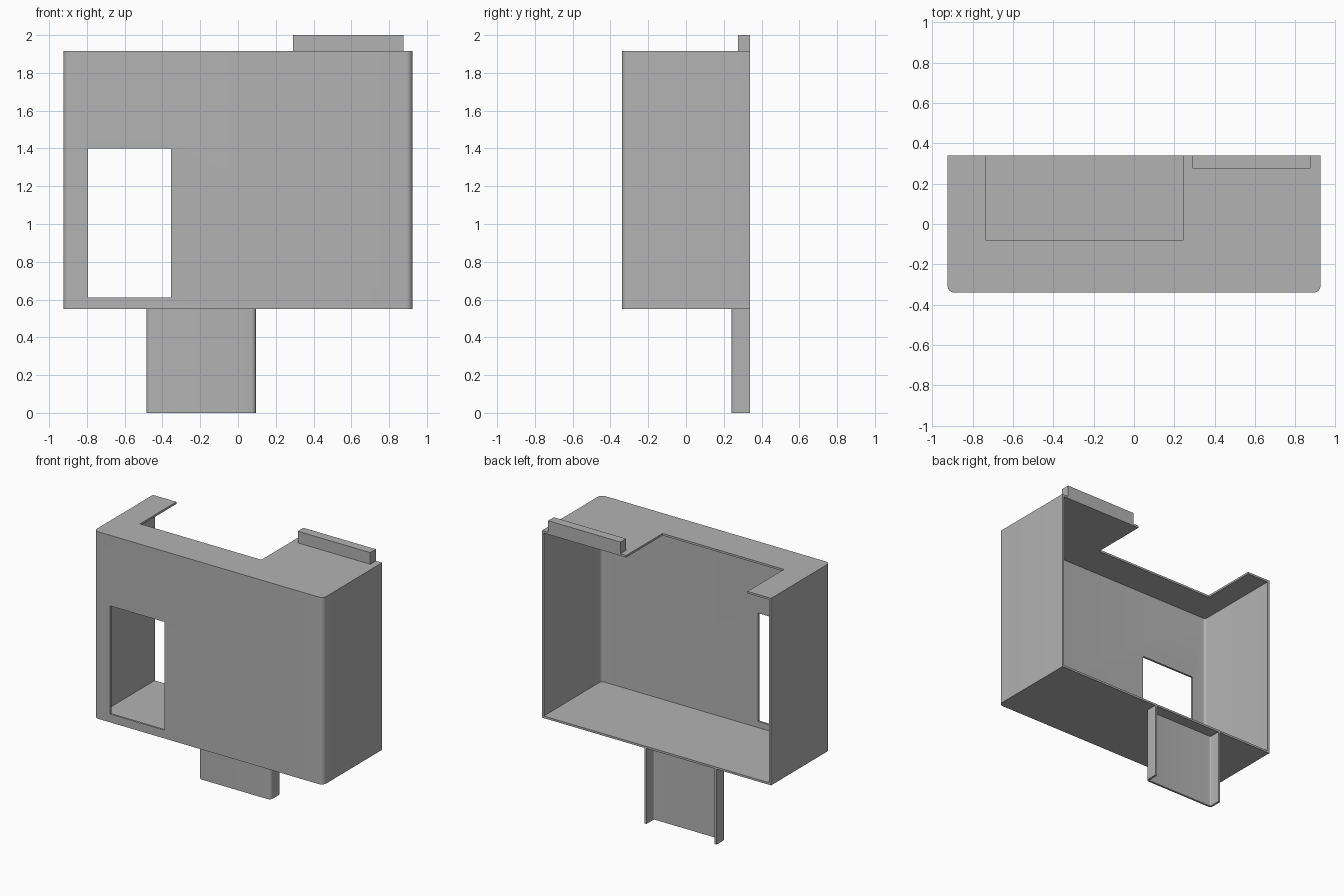
import bpy, bmesh, math

cube = bpy.data.objects.get("Cube")
if cube:
    bpy.data.objects.remove(cube, do_unlink=True)

grey = bpy.data.materials.new("plain_grey")
grey.use_nodes = True
colour = (0.45, 0.45, 0.45, 1)
grey.diffuse_color = colour
grey.node_tree.nodes["Principled BSDF"].inputs["Base Color"].default_value = colour

WALL = 0.015
BACK = 0.34


def prism(name, x, y, z, radius=0.0, steps=8):
    """Upright block whose two front vertical edges are rounded."""
    (x0, x1), (y0, y1), (z0, z1) = x, y, z
    outline = [(x1, y1), (x0, y1)]
    if radius:
        for cx, start in ((x0 + radius, math.pi), (x1 - radius, 1.5 * math.pi)):
            for i in range(steps + 1):
                a = start + i / steps * math.pi / 2
                outline.append((cx + radius * math.cos(a), y0 + radius + radius * math.sin(a)))
    else:
        outline += [(x0, y0), (x1, y0)]
    bm = bmesh.new()
    base = bm.faces.new([bm.verts.new((px, py, z0)) for px, py in outline])
    top = bmesh.ops.extrude_face_region(bm, geom=[base])["geom"]
    bmesh.ops.translate(bm, vec=(0, 0, z1 - z0),
                        verts=[v for v in top if isinstance(v, bmesh.types.BMVert)])
    bmesh.ops.recalc_face_normals(bm, faces=bm.faces)
    mesh = bpy.data.meshes.new(name)
    bm.to_mesh(mesh)
    bm.free()
    mesh.materials.append(grey)
    obj = bpy.data.objects.new(name, mesh)
    bpy.context.collection.objects.link(obj)
    return obj


def finish(obj, cutters=()):
    """Carve the cutters out, then smooth the rounded edges only."""
    bpy.ops.object.select_all(action="DESELECT")
    bpy.context.view_layer.objects.active = obj
    obj.select_set(True)
    for cutter in cutters:
        cutter.hide_render = True
        mod = obj.modifiers.new("cut", "BOOLEAN")
        mod.operation = "DIFFERENCE"
        mod.solver = "EXACT"
        mod.object = cutter
        bpy.ops.object.modifier_apply(modifier=mod.name)
        bpy.data.objects.remove(cutter, do_unlink=True)
    bpy.ops.object.shade_smooth_by_angle(angle=math.radians(30))


# Open-backed housing with a front window and a notch in the roof
housing = prism("housing", (-0.925, 0.925), (-BACK, BACK), (0.55, 1.915), 0.035)
finish(housing, [
    prism("cavity_cutter", (-0.925 + WALL, 0.925 - WALL), (-BACK + WALL, 0.5),
          (0.55 + WALL, 1.915 - WALL), 0.035 - WALL),
    prism("window_cutter", (-0.795, -0.355), (-0.5, -0.2), (0.61, 1.4)),
    prism("notch_cutter", (-0.735, 0.245), (-0.08, 0.5), (1.8, 2.1)),
])

# Channel-shaped bracket below, open at the back and the bottom
bracket = prism("lower_bracket", (-0.485, 0.095), (0.24, BACK), (0, 0.55), 0.025)
finish(bracket, [
    prism("channel_cutter", (-0.485 + WALL, 0.095 - WALL), (0.24 + WALL, 0.5),
          (-0.1, 0.7), 0.025 - WALL),
])

# Solid rail on the roof
finish(prism("top_rail", (0.29, 0.875), (0.275, BACK), (1.915, 2.0)))
